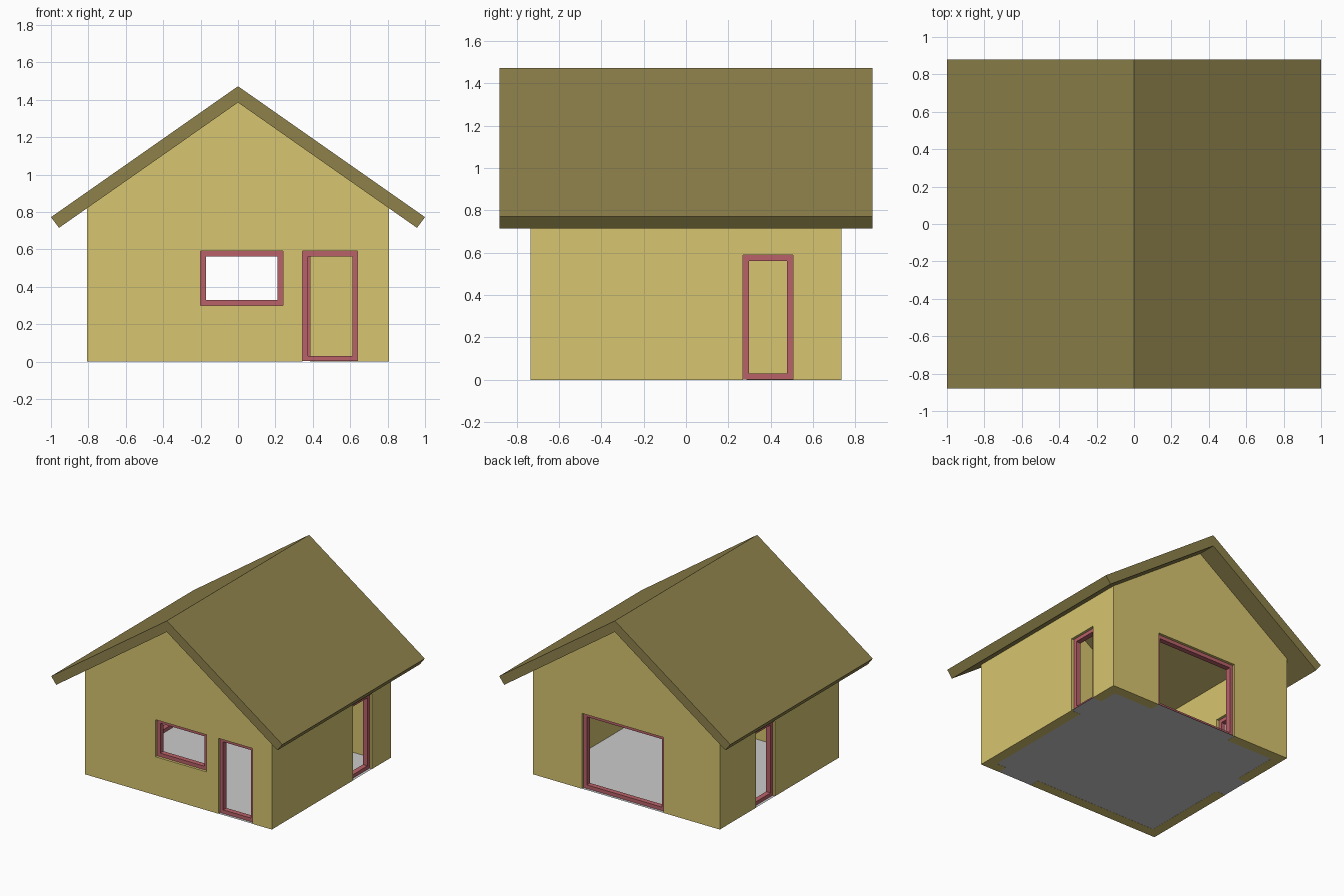
import bpy

if "Cube" in bpy.data.objects:
    bpy.data.objects.remove(bpy.data.objects["Cube"])

W, D, T = 0.807, 0.735, 0.08        # half width, half depth, wall thickness
F, FD = 0.028, 0.04                 # frame face width and depth


def material(name, rgb):
    m = bpy.data.materials.new(name)
    m.diffuse_color = (*rgb, 1)
    m.use_nodes = True
    m.node_tree.nodes["Principled BSDF"].inputs["Base Color"].default_value = m.diffuse_color
    return m


wall_mat = material("wall_yellow", (0.68, 0.56, 0.16))
roof_mat = material("roof_olive", (0.27, 0.22, 0.07))
frame_mat = material("frame_red", (0.48, 0.12, 0.14))


def add_mesh(name, verts, faces, mat=None):
    me = bpy.data.meshes.new(name)
    me.from_pydata(verts, [], faces)
    if mat:
        me.materials.append(mat)
    ob = bpy.data.objects.new(name, me)
    bpy.context.collection.objects.link(ob)
    return ob


def prism(name, profile, y0, y1, mat=None):
    """Extrude an xz profile along y."""
    n = len(profile)
    verts = [(x, y, z) for y in (y0, y1) for x, z in profile]
    faces = [tuple(range(n)), tuple(reversed(range(n, 2 * n)))]
    faces += [(i, i + n, (i + 1) % n + n, (i + 1) % n) for i in range(n)]
    return add_mesh(name, verts, faces, mat)


def box(name, lo, hi, mat=None):
    rect = [(lo[0], lo[2]), (hi[0], lo[2]), (hi[0], hi[2]), (lo[0], hi[2])]
    return prism(name, rect, lo[1], hi[1], mat)


def cut(target, cutter):
    cutter.hide_render = True
    cutter.hide_set(True)
    mod = target.modifiers.new(cutter.name, 'BOOLEAN')
    mod.object = cutter
    mod.operation = 'DIFFERENCE'
    mod.solver = 'EXACT'


# gabled wall shell, hollow up to the roof
def gable(half, base):
    eave = 1.385 - 0.7 * half
    return [(-half, base), (half, base), (half, eave), (0, 1.385), (-half, eave)]


walls = prism("walls", gable(W, 0), -D, D, wall_mat)
room = gable(W - T, -0.1)
room[3:4] = [(0.08, 1.329), (0.08, 1.6), (-0.08, 1.6), (-0.08, 1.329)]
room = [(-W + T, -0.1), (W - T, -0.1), (W - T, 1.385 - 0.7 * (W - T) + 0.001),
        (0, 1.386), (-W + T, 1.385 - 0.7 * (W - T) + 0.001)]
cut(walls, prism("room_cutter", room, -D + T, D - T))

# roof: chevron with overhang all round
prism("roof", [(0, 1.385), (0.957, 0.715), (1, 0.772), (0, 1.472),
               (-1, 0.772), (-0.957, 0.715)], -0.88, 0.88, roof_mat)

# floor sheet
add_mesh("floor", [(-W, -D, 0.001), (W, -D, 0.001), (W, D, 0.001), (-W, D, 0.001)],
         [(0, 1, 2, 3)])


# openings: axis along the wall, side sign, span and height
def opening(name, side, sign, a, b, z0, z1):
    def span(u0, u1, v0, v1, lo, hi):
        n0, n1 = sorted((sign * lo, sign * hi))
        if side == 'x':                       # wall running along x
            return (u0, n0, v0), (u1, n1, v1)
        return (n0, u0, v0), (n1, u1, v1)
    outer = D if side == 'x' else W
    low = z0 - 0.05 if z0 < 0.01 else z0
    cut(walls, box(name + "_cutter", *span(a, b, low, z1, outer - T - 0.05, outer + 0.05)))
    lo, hi = outer - T / 2 - FD / 2, outer - T / 2 + FD / 2
    outline = box(name + "_frame", *span(a, b, z0, z1, lo, hi), frame_mat)
    cut(outline, box(name + "_frame_cutter",
                     *span(a + F, b - F, z0 + F, z1 - F, lo - 0.05, hi + 0.05)))


opening("front_window", 'x', -1, -0.20, 0.24, 0.30, 0.59)
opening("front_door", 'x', -1, 0.345, 0.64, 0.002, 0.59)
opening("back_door", 'x', 1, -0.32, 0.385, 0.002, 0.59)
opening("right_door", 'y', 1, 0.27, 0.505, 0.002, 0.59)
opening("left_door", 'y', -1, 0.05, 0.285, 0.002, 0.59)
